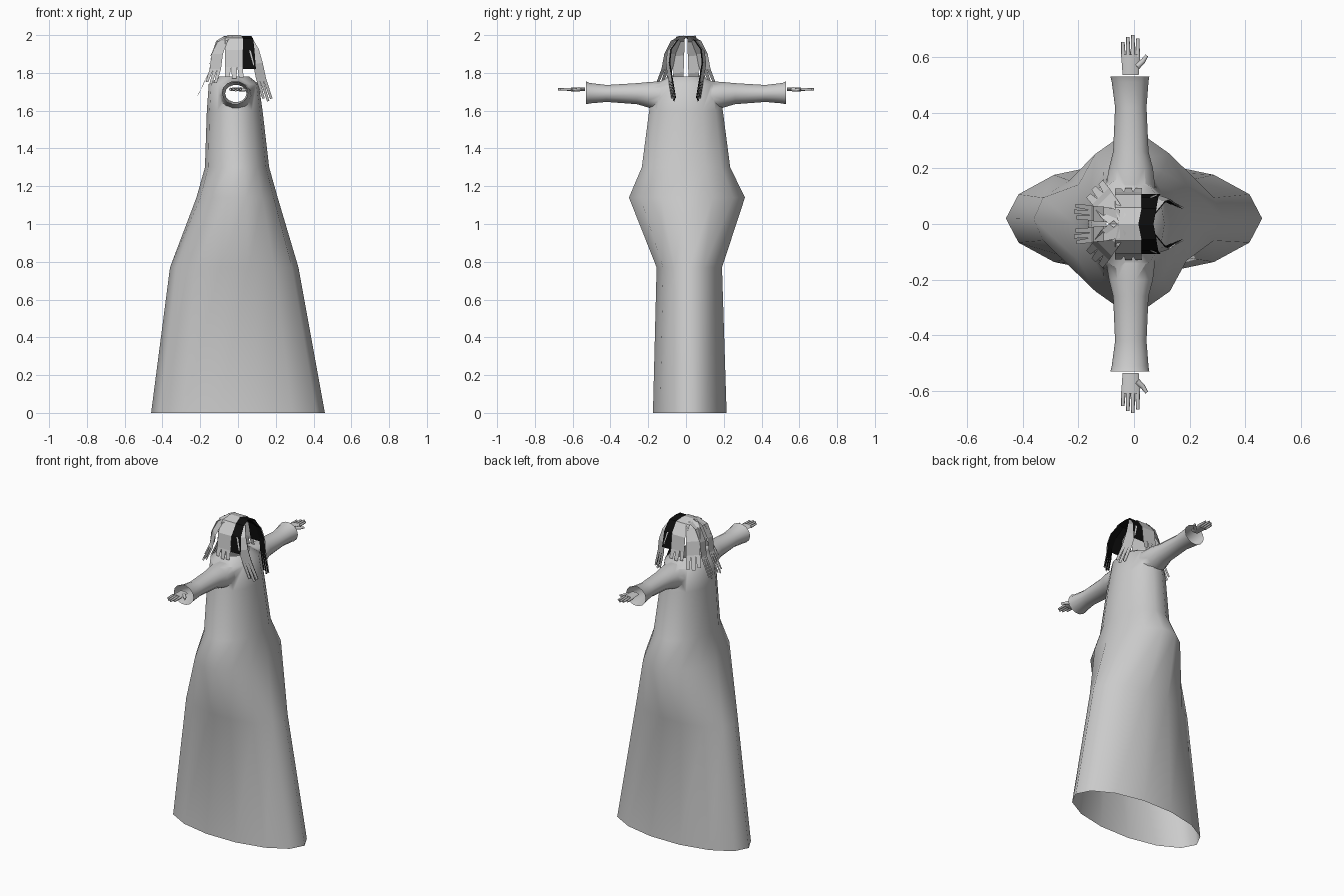
import bpy, bmesh
from math import sin, cos, pi, radians
from mathutils import Vector

cube = bpy.data.objects.get("Cube")
if cube:
    bpy.data.objects.remove(cube, do_unlink=True)


def material(name, value):
    m = bpy.data.materials.new(name)
    m.use_nodes = True
    m.diffuse_color = (value, value, value, 1)
    m.node_tree.nodes["Principled BSDF"].inputs["Base Color"].default_value = (value, value, value, 1)
    return m


grey = material("light_grey", 0.6)
black = material("black", 0.004)


def finish(name, bm, mat):
    me = bpy.data.meshes.new(name)
    bm.to_mesh(me)
    bm.free()
    me.materials.append(mat)
    ob = bpy.data.objects.new(name, me)
    bpy.context.collection.objects.link(ob)
    return ob


def smooth(ob, angle):
    bpy.ops.object.select_all(action='DESELECT')
    ob.select_set(True)
    bpy.context.view_layer.objects.active = ob
    bpy.ops.object.shade_smooth_by_angle(angle=radians(angle))


def loft(name, rings, sides, along_y=False):
    """Closed loft of elliptical rings: (position, x0, x1, other0, other1)."""
    bm = bmesh.new()
    loops = []
    for t, x0, x1, o0, o1 in rings:
        loop = []
        for i in range(sides):
            a = 2 * pi * i / sides
            x = (x0 + x1) / 2 + (x1 - x0) / 2 * cos(a)
            o = (o0 + o1) / 2 + (o1 - o0) / 2 * sin(a)
            loop.append(bm.verts.new((x, t, o) if along_y else (x, o, t)))
        loops.append(loop)
    for p, q in zip(loops, loops[1:]):
        for i in range(sides):
            j = (i + 1) % sides
            bm.faces.new((p[i], p[j], q[j], q[i]))
    bm.faces.new(loops[0])
    bm.faces.new(loops[-1])
    bmesh.ops.recalc_face_normals(bm, faces=bm.faces)
    return finish(name, bm, grey)


# Robe body, from hem to neck
robe = loft("robe", [
    (0, -.46, .46, -.18, .22),
    (.77, -.36, .32, -.16, .195),
    (1.14, -.22, .21, -.31, .32),
    (1.3, -.175, .165, -.24, .24),
    (1.6, -.165, .13, -.2, .2),
    (1.74, -.155, .11, -.17, .17),
    (1.78, -.1, .06, -.09, .09)], 14)

# Sleeves, one tube through the shoulders
half = [
    (.14, -.1, .075, 1.6, 1.757),
    (.2, -.09, .068, 1.615, 1.753),
    (.26, -.075, .052, 1.633, 1.747),
    (.42, -.068, .045, 1.645, 1.737),
    (.51, -.08, .052, 1.637, 1.748),
    (.53, -.085, .055, 1.632, 1.757)]
sleeves = loft("sleeve_tube", [(-r[0], *r[1:]) for r in reversed(half)] + half, 14, True)

# Join sleeves to the body, then open the hem, neck and cuffs
mod = robe.modifiers.new("join", 'BOOLEAN')
mod.operation = 'UNION'
mod.solver = 'EXACT'
mod.object = sleeves
bpy.context.view_layer.objects.active = robe
bpy.ops.object.modifier_apply(modifier=mod.name)
bpy.data.objects.remove(sleeves, do_unlink=True)
bm = bmesh.new()
bm.from_mesh(robe.data)


def is_cap(f):
    return (all(v.co.z < .001 for v in f.verts) or all(v.co.z > 1.779 for v in f.verts)
            or all(abs(v.co.y) > .529 for v in f.verts))


bmesh.ops.delete(bm, geom=[f for f in bm.faces if is_cap(f)], context='FACES')
bm.to_mesh(robe.data)
bm.free()
smooth(robe, 60)


def digit(bm, a, b, r0, r1, flat=1.0):
    """Tapered six-sided rod from a to b, flattened in z."""
    a, b = Vector(a), Vector(b)
    res = bmesh.ops.create_cone(bm, cap_ends=True, segments=8, radius1=r0, radius2=r1, depth=(b - a).length)
    rot = (b - a).to_track_quat('Z', 'X').to_matrix()
    for v in res["verts"]:
        p = rot @ v.co
        p.z *= flat
        v.co = p + (a + b) / 2


# Hands
for side, name in ((1, "hand_a"), (-1, "hand_b")):
    bm = bmesh.new()
    z = 1.713
    digit(bm, (-.012, side * .535, z), (-.012, side * .608, z), .029, .034, .32)
    for x, tip in ((-.038, .653), (-.021, .672), (-.004, .678), (.013, .665)):
        digit(bm, (x, side * .6, z), (x * 1.05, side * tip, z), .0085, .006)
    digit(bm, (.01, side * .565, z), (.033, side * .585, z - .003), .012, .009)
    digit(bm, (.03, side * .582, z - .003), (.046, side * .605, z - .003), .009, .006)
    smooth(finish(name, bm, grey), 50)


def strand(name, path, across, width, mat, tips=True):
    """Flat hair card along a path, with three ragged tips at its end."""
    bm = bmesh.new()
    across = Vector(across).normalized() * width
    cols = [-.5, -.17, .17, .5]
    body = path[:-1] if tips else path
    rows = [[bm.verts.new(Vector(p) + across * c * (.75 if i == 0 else 1)) for c in cols]
            for i, p in enumerate(body)]
    for p, q in zip(rows, rows[1:]):
        for i in range(3):
            bm.faces.new((p[i], p[i + 1], q[i + 1], q[i]))
    if tips:
        start, end = Vector(path[-2]), Vector(path[-1])
        for i, reach in enumerate((.85, 1, .92)):
            tip = start.lerp(end, reach)
            mid = (cols[i] + cols[i + 1]) / 2 * 1.15
            lo = [bm.verts.new(tip + across * (mid + d)) for d in (-.12, .12)]
            bm.faces.new((rows[-1][i], rows[-1][i + 1], lo[1], lo[0]))
    return finish(name, bm, mat)


# Hair cards, mirrored across y
for s, tag in ((1, "a"), (-1, "b")):
    def path(*pts, inset=0):
        return [(x, s * (y - inset), z) for x, y, z in pts]

    strand("hair_band_" + tag, path((.04, 0, 1.995), (.04, .055, 1.982), (.047, .095, 1.925), (.055, .108, 1.82)),
           (1, 0, 0), .08, black, False)
    strand("hair_side_" + tag, path((-.02, 0, 2), (-.02, .06, 1.985), (-.02, .105, 1.92),
                                    (-.02, .115, 1.83), (-.02, .13, 1.77)), (1, 0, 0), .095, grey)
    strand("hair_diagonal_" + tag, path((-.05, .01, 1.995), (-.085, .05, 1.97), (-.11, .085, 1.9),
                                        (-.12, .1, 1.82), (-.145, .13, 1.74)), (1, s, 0), .085, grey)
    strand("hair_back_" + tag, path((-.05, .03, 1.995), (-.11, .035, 1.965), (-.145, .037, 1.89),
                                    (-.155, .04, 1.8), (-.215, .045, 1.675)), (0, 1, .1), .055, grey)
    front = ((.06, .05, 1.975), (.085, .09, 1.92), (.105, .098, 1.85), (.122, .085, 1.77), (.16, .065, 1.65))
    strand("hair_front_" + tag, path(*front), (1, -s * .35, .2), .055, grey)
    strand("hair_front_inner_" + tag, path(*front, inset=.006), (1, -s * .35, .2), .053, black)
